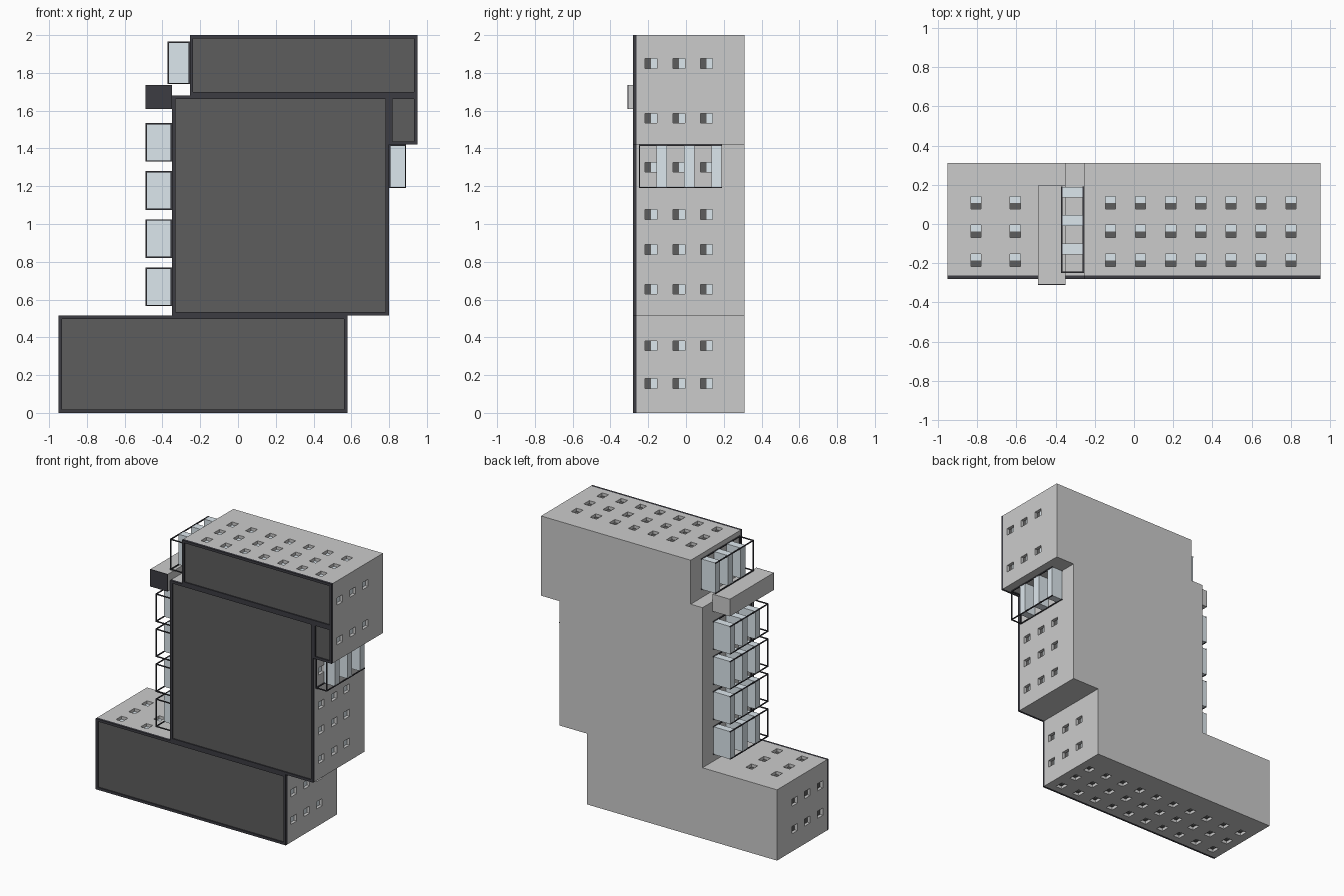
import bpy, bmesh
from mathutils import Vector

if "Cube" in bpy.data.objects:
    bpy.data.objects.remove(bpy.data.objects["Cube"])


def material(name, rgb):
    m = bpy.data.materials.new(name)
    m.diffuse_color = (*rgb, 1)
    m.use_nodes = True
    m.node_tree.nodes["Principled BSDF"].inputs["Base Color"].default_value = m.diffuse_color
    return m


DARK = material("dark_trim", (0.045, 0.045, 0.055))
PANEL = material("facade_grey", (0.11, 0.11, 0.11))
GLASS = material("pale_glass", (0.72, 0.80, 0.85))
WALL = material("wall_grey", (0.52, 0.52, 0.52))


def finish(name, bm, mat):
    me = bpy.data.meshes.new(name)
    bmesh.ops.recalc_face_normals(bm, faces=bm.faces[:])
    bm.to_mesh(me)
    bm.free()
    ob = bpy.data.objects.new(name, me)
    bpy.context.collection.objects.link(ob)
    if mat:
        me.materials.append(mat)
    return ob


def boxes(name, items, mat=None):
    """One object from (x0, x1, y0, y1, z0, z1) boxes."""
    bm = bmesh.new()
    for x0, x1, y0, y1, z0, z1 in items:
        vs = bmesh.ops.create_cube(bm, size=1)["verts"]
        for v in vs:
            v.co = Vector((x0 + (v.co.x + .5) * (x1 - x0),
                           y0 + (v.co.y + .5) * (y1 - y0),
                           z0 + (v.co.z + .5) * (z1 - z0)))
    return finish(name, bm, mat)


# Stacked body: stepped silhouette extruded in depth
outline = [(-.95, 0), (.58, 0), (.58, .515), (.80, .515), (.80, 1.42), (.95, 1.42),
           (.95, 2), (-.255, 2), (-.255, 1.68), (-.35, 1.68), (-.35, .515), (-.95, .515)]
bm = bmesh.new()
face = bm.faces.new([bm.verts.new((x, -.262, z)) for x, z in outline])
ext = bmesh.ops.extrude_face_region(bm, geom=[face])["geom"]
bmesh.ops.translate(bm, vec=(0, .572, 0),
                    verts=[e for e in ext if isinstance(e, bmesh.types.BMVert)])
body = finish("building_body", bm, WALL)

# Recessed windows: cutters plus two half panes at the bottom of each recess
ROWS = (-.185, -.037, .108)
DEPTH = .03
cuts, dark_panes, light_panes = [], [], []


def window(axis, sign, plane, along):
    for y in ROWS:
        def box(d0, d1, y0, y1):
            a, b = sorted((plane - sign * d0, plane - sign * d1))
            if axis == "x":
                return (a, b, y0, y1, along - .026, along + .026)
            return (along - .026, along + .026, y0, y1, a, b)
        cuts.append(box(-.02, DEPTH, y - .032, y + .032))
        dark_panes.append(box(DEPTH - .008, DEPTH + .004, y - .032, y))
        light_panes.append(box(DEPTH - .008, DEPTH + .004, y, y + .032))


for plane, heights in ((.95, (1.85, 1.56)), (.80, (1.30, 1.05, .865, .655)), (.58, (.355, .155))):
    for z in heights:
        window("x", 1, plane, z)
for z in (.355, .155):
    window("x", -1, -.95, z)
for i in range(7):
    window("z", 1, 2.0, -.12 + i * .1535)
for x in (-.805, -.605):
    window("z", 1, .515, x)
for i in range(10):
    window("z", -1, 0, -.86 + i * .15)

cutter = boxes("window_cutter", cuts)
cutter.hide_render = True
mod = body.modifiers.new("windows", "BOOLEAN")
mod.operation, mod.solver, mod.object = "DIFFERENCE", "EXACT", cutter
bpy.context.view_layer.objects.active = body
bpy.ops.object.modifier_apply(modifier=mod.name)
bpy.data.objects.remove(cutter)
boxes("window_dark_panes", dark_panes, PANEL)
boxes("window_glass_panes", light_panes, GLASS)

# Front facade: raised dark border around a slightly recessed panel
T = .018
for name, x0, x1, z0, z1 in (("base", -.95, .58, 0, .515), ("middle", -.35, .80, .515, 1.68),
                             ("top", -.255, .95, 1.68, 2), ("side", .80, .95, 1.42, 1.68)):
    boxes(name + "_facade_frame", [
        (x0, x1, -.28, -.262, z0, z0 + T), (x0, x1, -.28, -.262, z1 - T, z1),
        (x0, x0 + T, -.28, -.262, z0 + T, z1 - T), (x1 - T, x1, -.28, -.262, z0 + T, z1 - T)], DARK)
    boxes(name + "_facade_panel", [(x0 + T, x1 - T, -.272, -.262, z0 + T, z1 - T)], PANEL)

# Balconies: glass fins tied together by thin dark rails
R = .007


def balcony(name, x0, x1, z0, z1):
    boxes(name + "_fins", [(x0 + .002, x1 - .002, a, b, z0 + .002, z1 - .002)
                           for a, b in ((-.155, -.10), (-.01, .045), (.135, .188))], GLASS)
    rails = [(x, x + R, -.25, .19, z, z + R) for x in (x0, x1 - R) for z in (z0, z1 - R)]
    rails += [(x, x + R, -.25, -.25 + R, z0, z1) for x in (x0, x1 - R)]
    rails += [(x0, x1, -.25, -.25 + R, z, z + R) for z in (z0, z1 - R)]
    boxes(name + "_rails", rails, DARK)


for i in range(4):
    z = .565 + i * .255
    balcony("left_balcony_%d" % (i + 1), -.49, -.35, z, z + .205)
balcony("upper_balcony", -.372, -.255, 1.74, 1.965)
balcony("right_balcony", .80, .89, 1.19, 1.42)

# Projecting beam with a dark front end
boxes("side_beam", [(-.49, -.35, -.305, .195, 1.61, 1.735)], WALL)
boxes("side_beam_end", [(-.49, -.35, -.31, -.305, 1.61, 1.735)], DARK)
